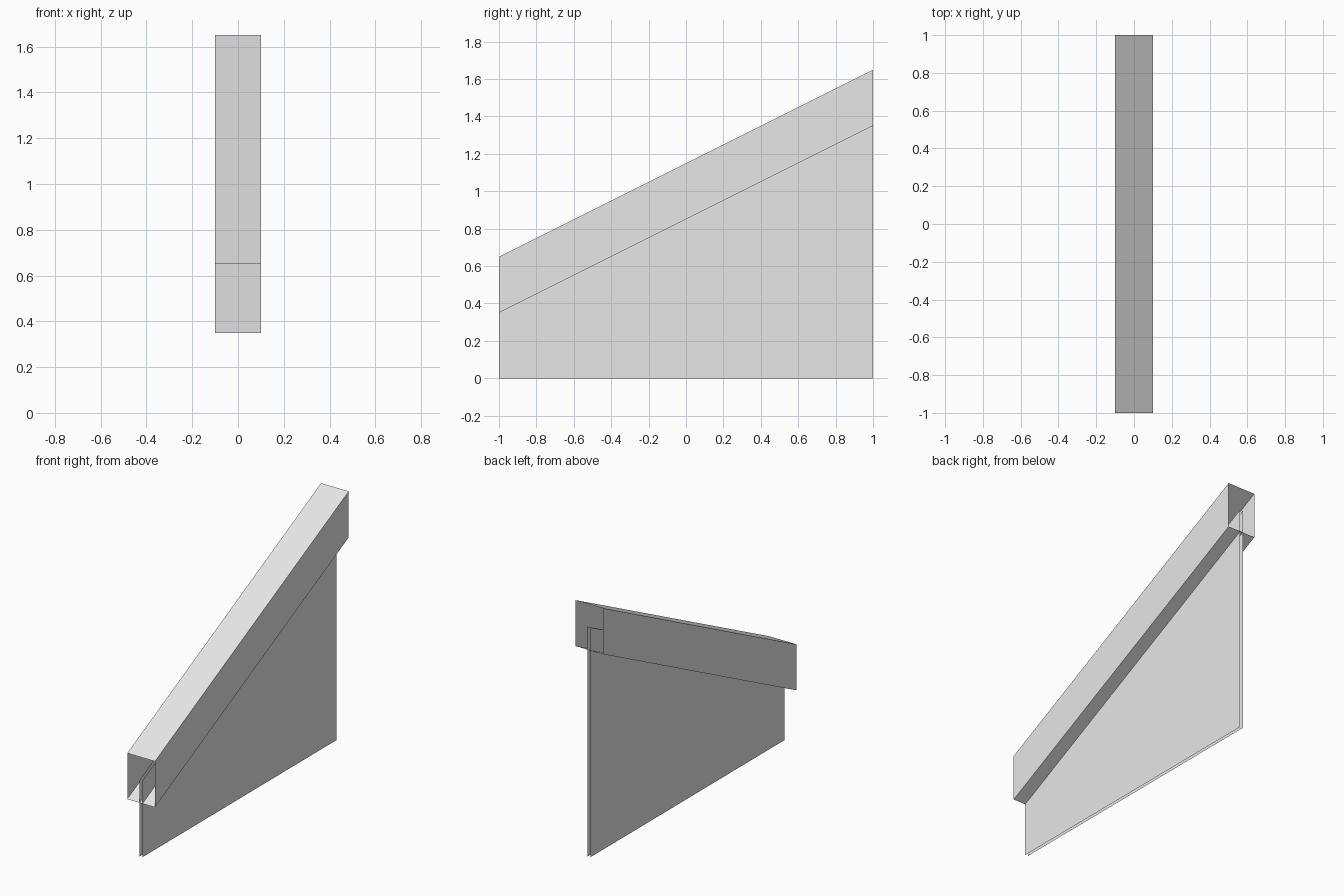
import bpy
import bmesh

cube = bpy.data.objects.get("Cube")
if cube:
    bpy.data.objects.remove(cube, do_unlink=True)

HALF_LENGTH = 1.0
RISE = 1.0

grey = bpy.data.materials.new("light_grey")
grey.use_nodes = True
grey.diffuse_color = (0.8, 0.8, 0.8, 1)
grey.node_tree.nodes["Principled BSDF"].inputs["Base Color"].default_value = grey.diffuse_color


def sweep(name, strips):
    """Run open or closed section strips from front to back.
    Each section point is (x, front height, rise along the length)."""
    bm = bmesh.new()
    for points in strips:
        front = [bm.verts.new((x, -HALF_LENGTH, z)) for x, z, rise in points]
        back = [bm.verts.new((x, HALF_LENGTH, z + rise)) for x, z, rise in points]
        for i in range(len(points) - 1):
            bm.faces.new((front[i], front[i + 1], back[i + 1], back[i]))
    bmesh.ops.remove_doubles(bm, verts=bm.verts, dist=0.0001)
    mesh = bpy.data.meshes.new(name)
    bm.to_mesh(mesh)
    bm.free()
    mesh.materials.append(grey)
    obj = bpy.data.objects.new(name, mesh)
    bpy.context.collection.objects.link(obj)
    return obj


# Sloping hollow handrail, open at both ends
w, low, high = 0.1, 0.35, 0.65
corners = [(-w, low), (w, low), (w, high), (-w, high), (-w, low)]
sweep("handrail", [[(x, z, RISE) for x, z in corners]])

# Thin double-sheet panel with a level foot, its sloped top inside the rail
t, panel_top = 0.01, 0.5
sweep("panel", [
    [(t, 0, 0), (t, panel_top, RISE)],
    [(-t, panel_top, RISE), (-t, 0, 0)],
])
